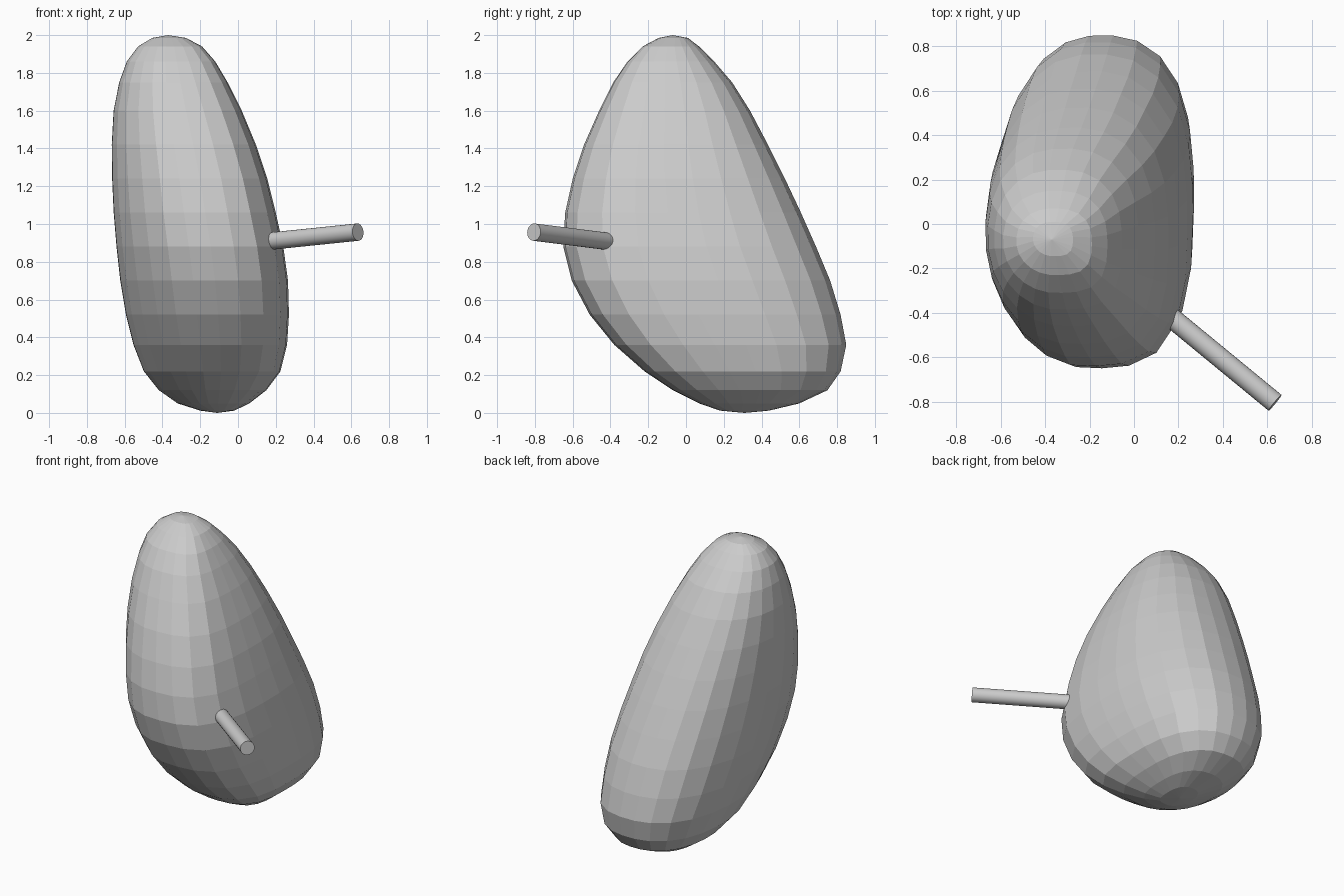
import bpy, bmesh, math
from mathutils import Vector

if "Cube" in bpy.data.objects:
    bpy.data.objects.remove(bpy.data.objects["Cube"])

grey = bpy.data.materials.new("plain grey")
grey.diffuse_color = (0.6, 0.6, 0.6, 1)
grey.use_nodes = True
grey.node_tree.nodes["Principled BSDF"].inputs["Base Color"].default_value = grey.diffuse_color

# Slices of the body: z, x min, x max, y min, y max
SLICES = [
    (0.012, -0.20, -0.02, 0.18, 0.44),
    (0.05, -0.32, 0.06, 0.07, 0.60),
    (0.12, -0.42, 0.15, -0.07, 0.75),
    (0.22, -0.50, 0.225, -0.22, 0.82),
    (0.36, -0.555, 0.26, -0.38, 0.85),
    (0.52, -0.595, 0.27, -0.51, 0.82),
    (0.70, -0.625, 0.265, -0.605, 0.765),
    (0.88, -0.645, 0.24, -0.65, 0.69),
    (1.06, -0.66, 0.20, -0.64, 0.61),
    (1.24, -0.668, 0.155, -0.60, 0.525),
    (1.42, -0.67, 0.095, -0.54, 0.435),
    (1.60, -0.66, 0.02, -0.46, 0.34),
    (1.75, -0.63, -0.055, -0.385, 0.245),
    (1.86, -0.59, -0.12, -0.31, 0.15),
    (1.94, -0.53, -0.19, -0.23, 0.07),
    (1.985, -0.455, -0.275, -0.145, 0.01),
]
SIDES = 24


def squareness(c, s):
    # the flat right side has tighter corners than the round left side
    if s < 0:
        return 3.2 if c > 0 else 2.0
    return 2.5 if c > 0 else 2.3


def ring(bm, z, x0, x1, y0, y1):
    verts = []
    for i in range(SIDES):
        a = 2 * math.pi * (i + 0.5) / SIDES
        c, s = math.cos(a), math.sin(a)
        n = squareness(c, s)
        r = (abs(c) ** n + abs(s) ** n) ** (-1 / n)
        verts.append(bm.verts.new(((x0 + x1) / 2 + c * r * (x1 - x0) / 2,
                                   (y0 + y1) / 2 + s * r * (y1 - y0) / 2, z)))
    return verts


# Body: rounded lopsided lump, lofted from the slices
bm = bmesh.new()
rings = [ring(bm, *row) for row in SLICES]
bottom = bm.verts.new((-0.11, 0.31, 0))
top = bm.verts.new((-0.37, -0.07, 2))
for i in range(SIDES):
    j = (i + 1) % SIDES
    for a, b in zip(rings, rings[1:]):
        bm.faces.new((a[i], a[j], b[j], b[i]))
    bm.faces.new((bottom, rings[0][j], rings[0][i]))
    bm.faces.new((top, rings[-1][i], rings[-1][j]))
mesh = bpy.data.meshes.new("body")
bm.to_mesh(mesh)
bm.free()
body = bpy.data.objects.new("body", mesh)
bpy.context.collection.objects.link(body)
mesh.materials.append(grey)

# Stem: thin round rod leaving the front right corner
start, end = Vector((0.13, -0.39, 0.905)), Vector((0.635, -0.805, 0.957))
axis = end - start
bpy.ops.mesh.primitive_cylinder_add(vertices=24, radius=0.046, depth=axis.length,
                                    location=(start + end) / 2,
                                    rotation=axis.to_track_quat('Z', 'Y').to_euler())
stem = bpy.context.object
stem.name = "stem"
stem.data.materials.append(grey)
bpy.ops.object.shade_smooth_by_angle(angle=math.radians(40))
